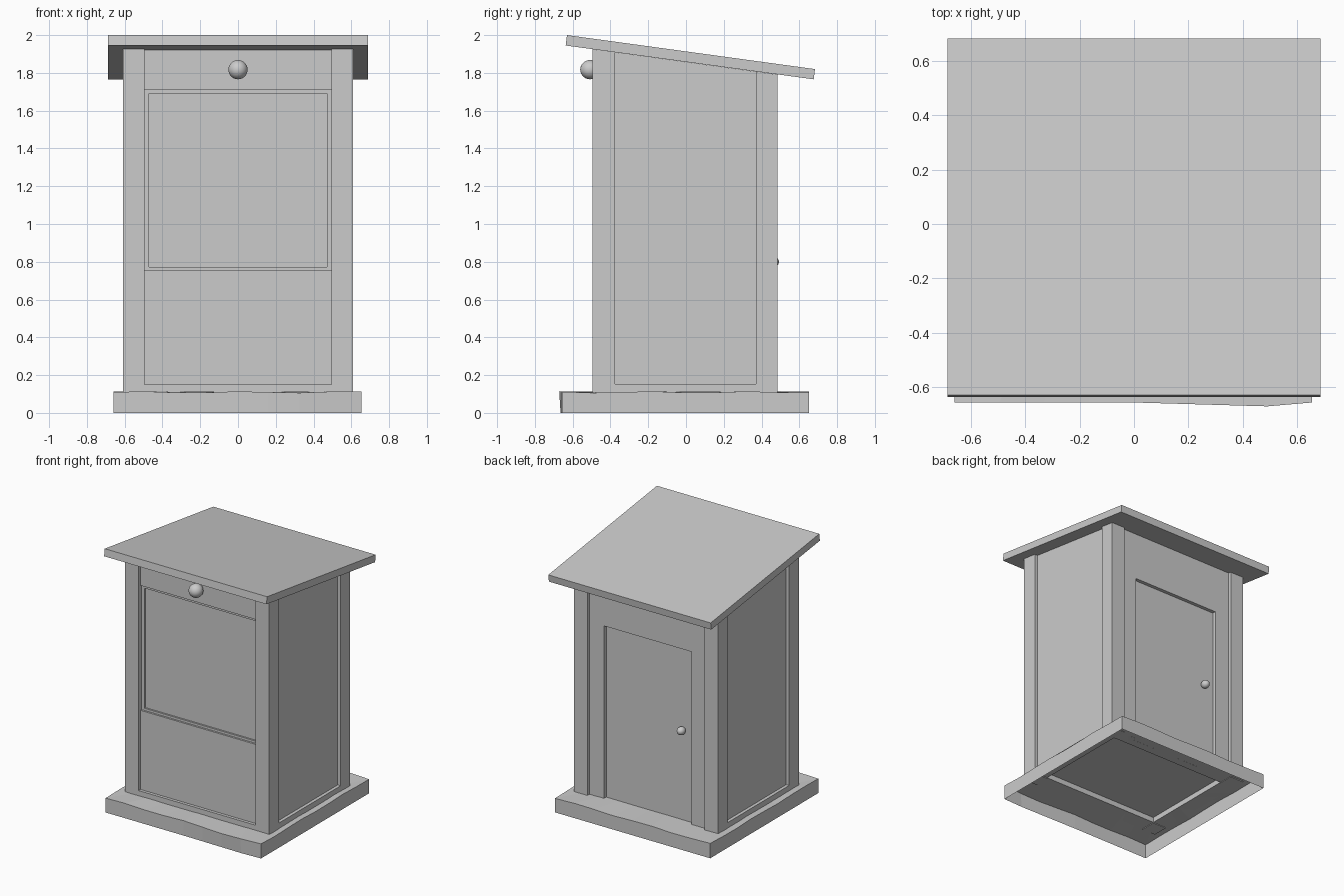
import bpy, bmesh, math
from mathutils import Vector

if "Cube" in bpy.data.objects:
    bpy.data.objects.remove(bpy.data.objects["Cube"])


def make_object(name, bm):
    bmesh.ops.recalc_face_normals(bm, faces=bm.faces)
    mesh = bpy.data.meshes.new(name)
    bm.to_mesh(mesh)
    bm.free()
    ob = bpy.data.objects.new(name, mesh)
    bpy.context.collection.objects.link(ob)
    return ob


def roof_under(y):
    # height of the sloping roof underside
    return 1.945 - 0.137 * (y + 0.637)


def block(name, x, y, z0, z1=None):
    # box whose top meets the roof slope when z1 is not given
    bm = bmesh.new()
    bmesh.ops.create_cube(bm, size=1)
    for v in bm.verts:
        yy = y[1] if v.co.y > 0 else y[0]
        top = roof_under(yy) if z1 is None else z1
        v.co = (x[1] if v.co.x > 0 else x[0], yy, top if v.co.z > 0 else z0)
    return make_object(name, bm)


def knob(name, loc, scale):
    bm = bmesh.new()
    bmesh.ops.create_uvsphere(bm, u_segments=24, v_segments=14, radius=1)
    for v in bm.verts:
        v.co = Vector(a * s + b for a, s, b in zip(v.co, scale, loc))
    for f in bm.faces:
        f.smooth = True
    return make_object(name, bm)


def loop_points(x0, x1, y0, y1, n):
    c = [Vector((x0, y0, 0)), Vector((x1, y0, 0)), Vector((x1, y1, 0)), Vector((x0, y1, 0))]
    return [c[i].lerp(c[(i + 1) % 4], k / n) for i in range(4) for k in range(n)]


# worn base slab: open underneath, with a raised floor opening
n = 8
outer = loop_points(-0.66, 0.655, -0.657, 0.65, n)
inner = loop_points(-0.495, 0.495, -0.375, 0.37, n)
rings = [[], [], [], []]
bm = bmesh.new()
for i, (o, q) in enumerate(zip(outer, inner)):
    bulge = 0.018 * max(0, o.x) / 0.62 if o.y < -0.65 and o.x < 0.6 else 0
    z = 0.11 + 0.004 * math.sin(i * 1.9)
    rings[0].append(bm.verts.new((o.x, o.y - bulge * 0.5, 0)))
    rings[1].append(bm.verts.new((o.x, o.y - bulge, z)))
    rings[2].append(bm.verts.new((q.x, q.y, 0.11)))
    rings[3].append(bm.verts.new((q.x, q.y, 0.15)))
for a, b in zip(rings, rings[1:]):
    for i in range(4 * n):
        j = (i + 1) % (4 * n)
        bm.faces.new((a[i], a[j], b[j], b[i]))
make_object("base_slab", bm)

# sloping roof board
bm = bmesh.new()
profile = [(-0.637, 1.945), (-0.63, 2.0), (0.683, 1.82), (0.676, 1.766)]
face = bm.faces.new([bm.verts.new((-0.687, y, z)) for y, z in profile])
ext = bmesh.ops.extrude_face_region(bm, geom=[face])
bmesh.ops.translate(bm, vec=(1.374, 0, 0),
                    verts=[g for g in ext["geom"] if isinstance(g, bmesh.types.BMVert)])
make_object("roof_board", bm)

# cabin core: side panels, recessed front panel and door surface
block("cabin_core", (-0.585, 0.585), (-0.445, 0.435), 0.15)

# mirrored posts, side sills, door jambs and front panel stiles
for side, s in (("left", -1), ("right", 1)):
    def span(a, b):
        return tuple(sorted((s * a, s * b)))
    block(side + "_front_post", span(0.495, 0.61), (-0.495, -0.375), 0.105)
    block(side + "_back_post", span(0.495, 0.61), (0.37, 0.485), 0.105)
    block(side + "_side_sill", span(0.495, 0.61), (-0.375, 0.37), 0.11, 0.152)
    block(side + "_door_jamb", span(0.37, 0.495), (0.40, 0.462), 0.11)
    block(side + "_front_stile", span(0.472, 0.495), (-0.458, -0.44), 0.755, 1.71)

# front boards
block("front_sill", (-0.495, 0.495), (-0.495, -0.375), 0.11, 0.15)
block("front_lower_panel", (-0.495, 0.495), (-0.472, -0.44), 0.15, 0.755)
block("front_header", (-0.495, 0.495), (-0.472, -0.44), 1.71)
block("front_panel_bottom_rail", (-0.472, 0.472), (-0.458, -0.44), 0.755, 0.772)
block("front_panel_top_rail", (-0.472, 0.472), (-0.458, -0.44), 1.69, 1.71)

# back door
block("door_header", (-0.37, 0.37), (0.40, 0.462), 1.43)
block("door_foot", (-0.37, 0.37), (0.37, 0.435), 0.11, 0.15)

# knobs
knob("front_knob", (0, -0.508, 1.817), (0.051, 0.052, 0.051))
knob("door_knob", (-0.28, 0.458, 0.80), (0.03, 0.034, 0.03))
